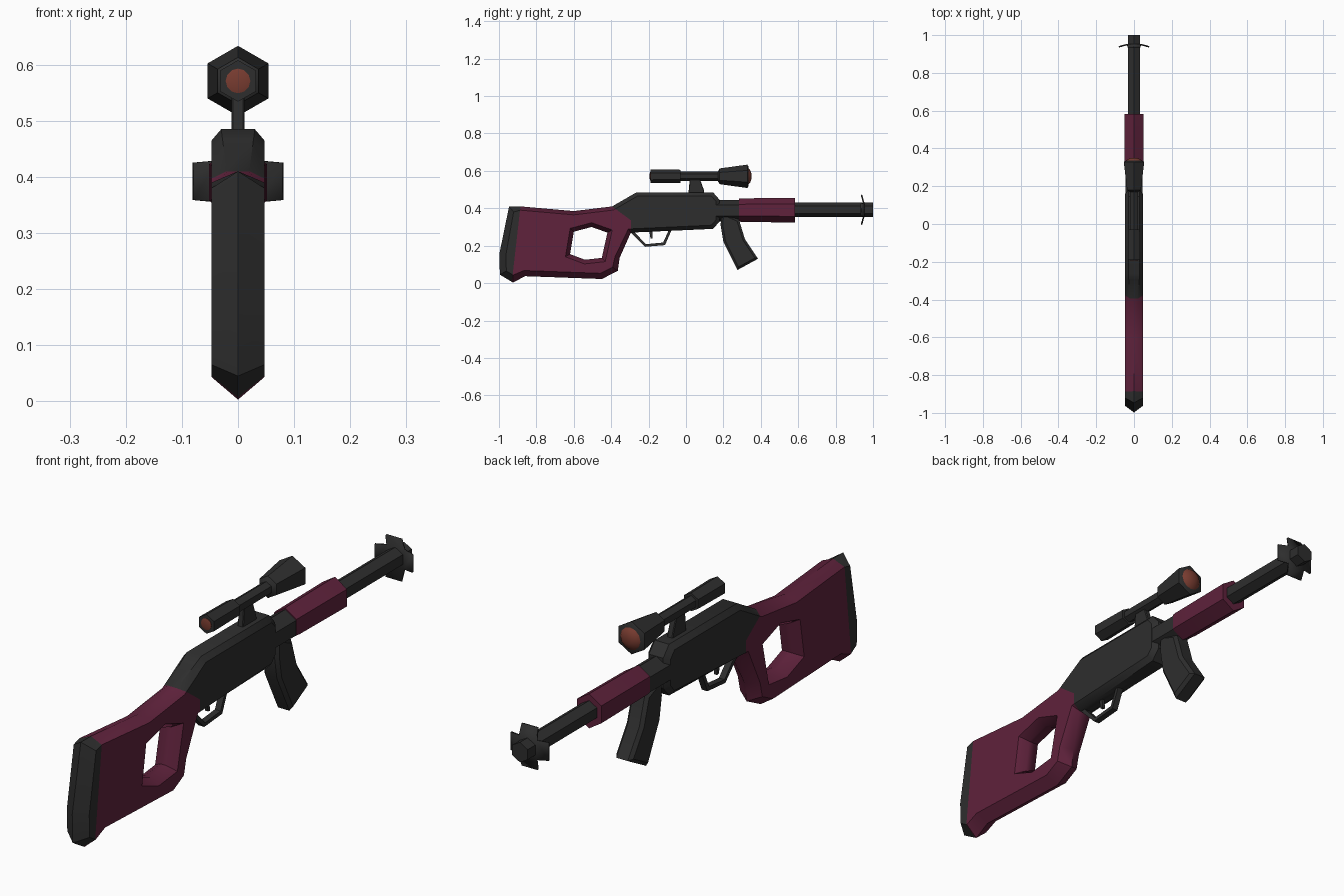
import bpy, bmesh, math
from mathutils import Vector

cube = bpy.data.objects.get("Cube")
if cube:
    bpy.data.objects.remove(cube, do_unlink=True)


def material(name, colour):
    m = bpy.data.materials.new(name)
    m.use_nodes = True
    m.diffuse_color = (*colour, 1)
    bsdf = m.node_tree.nodes["Principled BSDF"]
    bsdf.inputs["Base Color"].default_value = (*colour, 1)
    bsdf.inputs["Roughness"].default_value = 0.8
    return m


DARK = material("charcoal", (0.027, 0.027, 0.027))
WINE = material("wine red", (0.115, 0.016, 0.045))
LENS = material("lens red", (0.19, 0.045, 0.03))


def finish(name, bm, mats, angle=35):
    bmesh.ops.remove_doubles(bm, verts=bm.verts, dist=1e-5)
    bmesh.ops.recalc_face_normals(bm, faces=bm.faces)
    mesh = bpy.data.meshes.new(name)
    bm.to_mesh(mesh)
    bm.free()
    for m in mats:
        mesh.materials.append(m)
    ob = bpy.data.objects.new(name, mesh)
    bpy.context.collection.objects.link(ob)
    bpy.ops.object.select_all(action="DESELECT")
    ob.select_set(True)
    bpy.context.view_layer.objects.active = ob
    bpy.ops.object.shade_smooth_by_angle(angle=math.radians(angle))
    return ob


def inset_loop(loop):
    """Mitred inset of a counter-clockwise loop of (y, z, rim, inset)."""
    out = []
    for i, (y, z, rim, d) in enumerate(loop):
        p = Vector((y, z))
        a = (p - Vector(loop[i - 1][:2])).normalized()
        b = (Vector(loop[(i + 1) % len(loop)][:2]) - p).normalized()
        na, nb = Vector((-a.y, a.x)), Vector((-b.y, b.x))
        out.append(p + (na + nb) * d / max(1 + na.dot(nb), 0.5))
    return out


def ridged_plate(loops, half):
    """Flat-sided plate whose edges slope from the sides to a narrow rim."""
    bm = bmesh.new()
    sides = {1: [], -1: []}
    for loop in loops:
        n = len(loop)
        inner = inset_loop(loop)
        rims = {}
        for s in (1, -1):
            rims[s] = [bm.verts.new((s * r, y, z)) for y, z, r, d in loop]
            flat = [bm.verts.new((s * half, p.x, p.y)) for p in inner]
            for i in range(n):
                j = (i + 1) % n
                bm.faces.new((rims[s][i], rims[s][j], flat[j], flat[i]))
                sides[s].append(bm.edges.get((flat[i], flat[j])))
        for i in range(n):
            j = (i + 1) % n
            bm.faces.new((rims[1][i], rims[1][j], rims[-1][j], rims[-1][i]))
    for s in (1, -1):
        bmesh.ops.triangle_fill(bm, edges=sides[s], use_beauty=True, normal=(s, 0, 0))
    return bm


def tube(name, profile, z, mat, sides=6, xs=1.0):
    """Faceted tube along y from (y, radius) pairs, one corner pointing up."""
    bm = bmesh.new()
    rings = []
    for y, r in profile:
        angles = [math.pi / 2 + 2 * math.pi * k / sides for k in range(sides)]
        rings.append([bm.verts.new((xs * r * math.cos(a), y, z + r * math.sin(a))) for a in angles])
    for a, b in zip(rings, rings[1:]):
        for k in range(sides):
            j = (k + 1) % sides
            bm.faces.new((a[k], a[j], b[j], b[k]))
    bm.faces.new(rings[0])
    bm.faces.new(rings[-1])
    return finish(name, bm, [mat])


# Stock, butt pad and receiver as one continuous body with a grip hole
outline = [
    (-0.995, 0.045, 0, 0.035), (-0.925, 0.003, 0, 0.035), (-0.86, 0.037, 0, 0.03),
    (-0.45, 0.022, 0, 0.03), (-0.365, 0.065, 0, 0.03), (-0.355, 0.135, 0, 0.025),
    (-0.295, 0.27, 0.02, 0.02), (0.145, 0.29, 0.03, 0.02), (0.18, 0.33, 0.03, 0.02),
    (0.18, 0.445, 0.03, 0.02), (0.145, 0.485, 0.03, 0.02), (-0.265, 0.485, 0.03, 0.02),
    (-0.395, 0.41, 0.02, 0.02), (-0.6, 0.385, 0, 0.02), (-0.885, 0.41, 0, 0.02),
    (-0.946, 0.41, 0, 0.03), (-0.998, 0.155, 0, 0.035)]
hole = [(y, z, 0.012, 0.022) for y, z in (
    (-0.62, 0.155), (-0.6, 0.275), (-0.505, 0.3),
    (-0.42, 0.27), (-0.45, 0.135), (-0.54, 0.125))]
bm = ridged_plate([outline, hole], 0.047)


def cut_line(bm, p, q):
    """Cut the mesh along a line in the side plane; return its point and normal."""
    co = Vector((0, *p))
    no = Vector((0, p[1] - q[1], q[0] - p[0]))
    bmesh.ops.bisect_plane(bm, geom=bm.verts[:] + bm.edges[:] + bm.faces[:], plane_co=co, plane_no=no)
    return co, no


pad = cut_line(bm, (-0.885, 0.41), (-0.925, 0.06))
slope = cut_line(bm, (-0.395, 0.41), (-0.3, 0.34))
front = cut_line(bm, (-0.295, 0.4), (-0.295, 0.2))
for f in bm.faces:
    c = f.calc_center_median()
    behind_pad, above_slope, past_front = [(c - co).dot(no) > 0 for co, no in (pad, slope, front)]
    f.material_index = 0 if not behind_pad or above_slope or past_front else 1
finish("stock_and_receiver", bm, [DARK, WINE], 40)

# Barrel, collar and handguard
tube("collar", [(0.15, 0.0575), (0.29, 0.0575)], 0.388, DARK, xs=0.93)
tube("handguard", [(0.284, 0.061), (0.3, 0.063), (0.583, 0.066)], 0.39, WINE, xs=0.9)
tube("barrel", [(0.57, 0.038), (1.0, 0.038)], 0.392, DARK)

# Muzzle plate: a thin cross with arms swept slightly back
bm = bmesh.new()
h, tip, yc, zc = 0.037, 0.08, 0.95, 0.392
bm.faces.new([bm.verts.new((x, yc, zc + z)) for x, z in ((-h, -h), (h, -h), (h, h), (-h, h))])
for k in range(4):
    c, s = round(math.cos(k * math.pi / 2)), round(math.sin(k * math.pi / 2))
    arm = ((h, -h, yc), (tip, -h * 0.9, yc - 0.012), (tip, h * 0.9, yc - 0.012), (h, h, yc))
    bm.faces.new([bm.verts.new((c * u - s * v, y, zc + s * u + c * v)) for u, v, y in arm])
plate = finish("muzzle_plate", bm, [DARK])
solid = plate.modifiers.new("thickness", "SOLIDIFY")
solid.thickness = 0.008
solid.offset = 0

# Magazine
magazine = [(0.185, 0.31), (0.2, 0.22), (0.275, 0.07), (0.385, 0.13), (0.315, 0.235), (0.283, 0.34), (0.19, 0.38)]
finish("magazine", ridged_plate([[(y, z, 0.024, 0.012) for y, z in magazine]], 0.036), [DARK])

# Scope with its lenses and mount
SCOPE_Z = 0.571
tube("scope_body", [(-0.19, 0.037), (-0.03, 0.035), (-0.03, 0.025), (0.17, 0.025),
                    (0.18, 0.042), (0.328, 0.0625), (0.335, 0.05)], SCOPE_Z, DARK)
tube("front_lens", [(0.33, 0.047), (0.342, 0.036), (0.35, 0.015)], SCOPE_Z, LENS, sides=12)
tube("rear_lens", [(-0.194, 0.015), (-0.192, 0.022), (-0.18, 0.022)], SCOPE_Z, LENS, sides=12)
mount = [(0.01, 0.47), (0.1, 0.47), (0.095, 0.5), (0.075, 0.555), (0.02, 0.555), (0.015, 0.5)]
finish("scope_mount", ridged_plate([[(y, z, 0.009, 0.003) for y, z in mount]], 0.012), [DARK])

# Trigger guard loop and trigger
guard = [(-0.31, 0.285), (-0.22, 0.194), (-0.112, 0.203), (-0.07, 0.3)]
opening = [(-0.085, 0.3), (-0.122, 0.217), (-0.215, 0.208), (-0.287, 0.285)]
finish("trigger_guard", ridged_plate([[(y, z, 0.012, 0) for y, z in guard + opening]], 0.012), [DARK])
trigger = [(-0.198, 0.29), (-0.19, 0.24), (-0.178, 0.238), (-0.18, 0.29)]
finish("trigger", ridged_plate([[(y, z, 0.006, 0) for y, z in trigger]], 0.006), [DARK])
